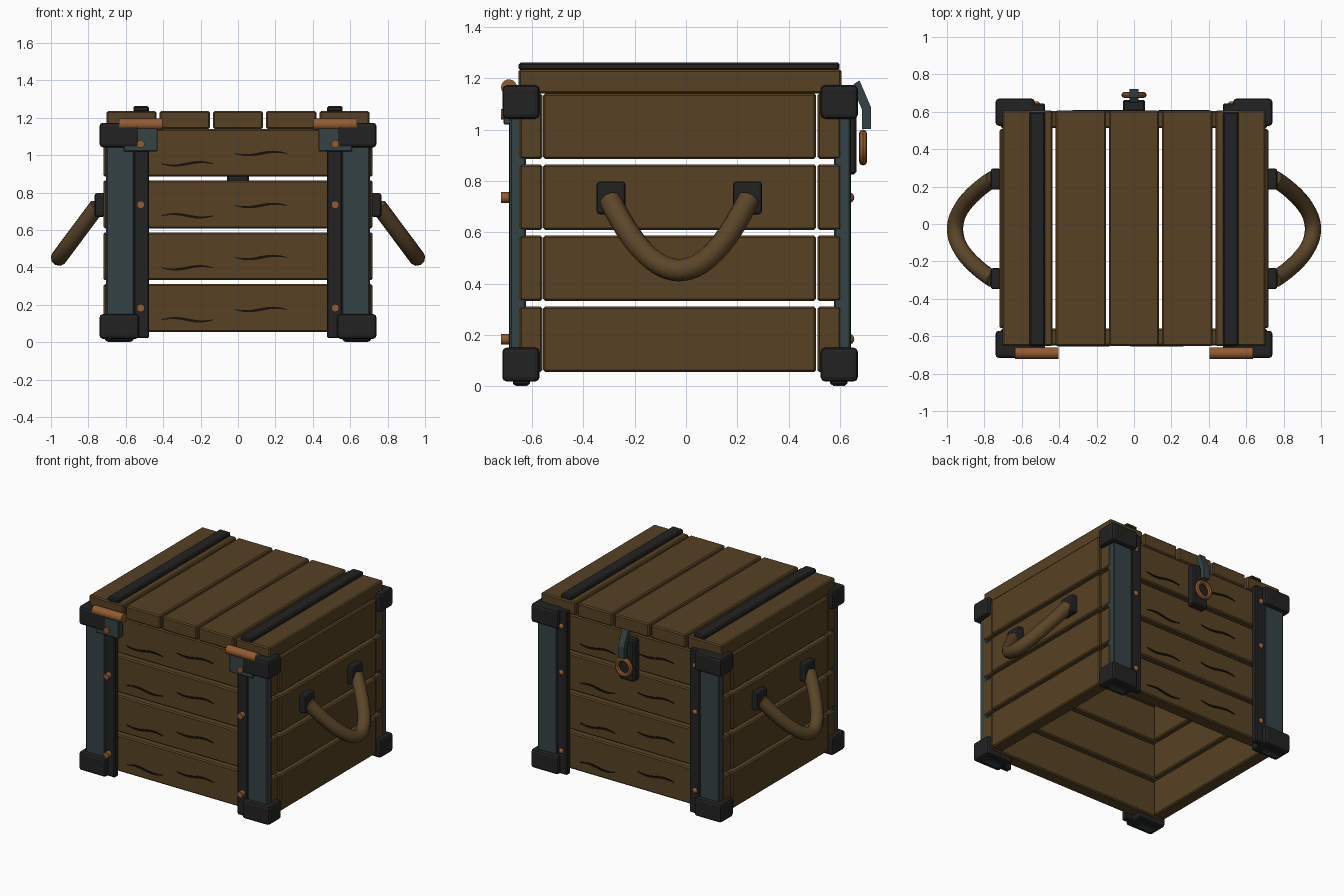
import bpy, bmesh, math
from mathutils import Vector, Matrix

if "Cube" in bpy.data.objects:
    bpy.data.objects.remove(bpy.data.objects["Cube"])


def material(name, rgb):
    m = bpy.data.materials.new(name)
    m.diffuse_color = (*rgb, 1)
    m.use_nodes = True
    m.node_tree.nodes["Principled BSDF"].inputs["Base Color"].default_value = m.diffuse_color
    return m


WOOD = material("brown wood", (0.095, 0.054, 0.017))
IRON = material("black iron", (0.016, 0.016, 0.017))
STEEL = material("blue grey steel", (0.036, 0.055, 0.059))
COPPER = material("copper", (0.29, 0.105, 0.03))
ROPE = material("brown handle", (0.105, 0.06, 0.022))
GRAIN = material("dark grain", (0.008, 0.005, 0.003))

CY = -0.023  # middle of the box in depth


def finish(bm, name, mat, smooth=False):
    bmesh.ops.recalc_face_normals(bm, faces=bm.faces)
    me = bpy.data.meshes.new(name)
    bm.to_mesh(me)
    bm.free()
    me.materials.append(mat)
    ob = bpy.data.objects.new(name, me)
    bpy.context.collection.objects.link(ob)
    if smooth:
        shade(ob)
    return ob


def shade(ob):
    bpy.ops.object.select_all(action='DESELECT')
    bpy.context.view_layer.objects.active = ob
    ob.select_set(True)
    bpy.ops.object.shade_smooth_by_angle(angle=math.radians(40))


def box(name, mat, x, y, z, bevel=0.008, segs=1):
    """Bevelled box from (low, high) ranges on each axis."""
    bm = bmesh.new()
    lo, hi = zip(*(sorted(r) for r in (x, y, z)))
    size = [b - a for a, b in zip(lo, hi)]
    mid = [(a + b) / 2 for a, b in zip(lo, hi)]
    bmesh.ops.create_cube(bm, size=1, matrix=Matrix.Translation(mid) @ Matrix.Diagonal((*size, 1)))
    if bevel:
        bmesh.ops.bevel(bm, geom=bm.edges[:], offset=bevel, segments=segs, profile=0.5, affect='EDGES')
    return finish(bm, name, mat)


def cylinder(name, mat, centre, radius, length, axis, sides=16):
    bm = bmesh.new()
    rot = Vector((0, 0, 1)).rotation_difference(Vector(axis)).to_matrix().to_4x4()
    bmesh.ops.create_cone(bm, cap_ends=True, segments=sides, radius1=radius, radius2=radius,
                          depth=length, matrix=Matrix.Translation(centre) @ rot)
    return finish(bm, name, mat, True)


def ball(name, mat, centre, radius):
    bm = bmesh.new()
    bmesh.ops.create_uvsphere(bm, u_segments=12, v_segments=8, radius=radius,
                              matrix=Matrix.Translation(centre))
    return finish(bm, name, mat, True)


def tube(name, mat, points, radius, res=3, cyclic=False):
    cu = bpy.data.curves.new(name, 'CURVE')
    cu.dimensions = '3D'
    cu.bevel_depth, cu.bevel_resolution, cu.use_fill_caps = radius, res, True
    sp = cu.splines.new('POLY')
    sp.points.add(len(points) - 1)
    for p, co in zip(sp.points, points):
        p.co = (*co, 1)
    sp.use_cyclic_u = cyclic
    cu.materials.append(mat)
    ob = bpy.data.objects.new(name, cu)
    bpy.context.collection.objects.link(ob)
    bpy.ops.object.select_all(action='DESELECT')
    bpy.context.view_layer.objects.active = ob
    ob.select_set(True)
    bpy.ops.object.convert(target='MESH')
    shade(bpy.context.object)


def grain(name, x0, x1, y, z, flip):
    """Thin wavy plate lying on a plank face."""
    bm = bmesh.new()
    n, rows = 14, []
    for i in range(n + 1):
        t = i / n
        c = z + flip * 0.009 * math.sin(t * math.tau) 
        h = 0.002 + 0.005 * math.sin(math.pi * t)
        rows.append([bm.verts.new((x0 + (x1 - x0) * t, yy, c + s * h))
                     for yy, s in ((y - 0.004, -1), (y - 0.004, 1), (y + 0.004, 1), (y + 0.004, -1))])
    for a, b in zip(rows, rows[1:]):
        for k in range(4):
            bm.faces.new((a[k], a[(k + 1) % 4], b[(k + 1) % 4], b[k]))
    bm.faces.new(rows[0])
    bm.faces.new(rows[-1])
    finish(bm, name, GRAIN)


# wall planks, four rows, open underneath
for i in range(4):
    z = (0.055 + 0.277 * i, 0.31 + 0.277 * i)
    box("front_plank", WOOD, (-0.71, 0.71), (-0.65, -0.56), z)
    box("back_plank", WOOD, (-0.71, 0.71), (0.512, 0.604), z)
    for s in (-1, 1):
        box("side_plank", WOOD, (s * 0.63, s * 0.72), (-0.557, 0.507), z)
    # painted grain on the front and back planks
    flip = (-1) ** i
    zb = 0.12 + 0.278 * i
    grain("front_grain", -0.41, -0.13, -0.651, zb, flip)
    grain("front_grain", -0.02, 0.265, -0.651, zb + 0.055, -1)
    grain("back_grain", 0.40, 0.13, 0.605, zb, flip)
    grain("back_grain", -0.05, -0.33, 0.605, zb + 0.055, -1)

# lid planks
for i in range(-2, 3):
    c = i * 0.285
    box("lid_plank", WOOD, (c - 0.134, c + 0.134), (-0.653, 0.606), (1.141, 1.235))

for sx in (-1, 1):
    # lid strap
    box("lid_strap", IRON, (sx * 0.475, sx * 0.56), (-0.652, 0.598), (1.23, 1.262), 0.008)
    for sy in (-1, 1):
        def Y(d):
            return CY + sy * d
        # corner post, upright strap, caps and foot
        box("corner_post", STEEL, (sx * 0.556, sx * 0.705), (Y(0.60), Y(0.664)), (0.03, 1.16), 0.006)
        box("upright_strap", IRON, (sx * 0.476, sx * 0.557), (Y(0.625), Y(0.666)), (0.022, 1.17), 0.006)
        for z in ((0.018, 0.15), (1.042, 1.173)):
            box("corner_cap", IRON, (sx * 0.53, sx * 0.74), (Y(0.548), Y(0.693)), z, 0.017, 2)
        box("foot", IRON, (sx * 0.56, sx * 0.71), (Y(0.585), Y(0.652)), (0.005, 0.03), 0.006)
        box("foot_plate", STEEL, (sx * 0.575, sx * 0.695), (Y(0.595), Y(0.642)), (0, 0.008), 0)
        # rivets
        for z in (0.183, 0.735, 1.06):
            if sy < 0:
                cylinder("front_rivet", COPPER, (sx * 0.52, -0.702, z), 0.021, 0.04, (0, 1, 0), 12)
            else:
                ball("back_rivet", COPPER, (sx * 0.52, 0.635, z), 0.021)
    # hinge at the front edge
    box("hinge_plate", STEEL, (sx * 0.43, sx * 0.61), (-0.711, -0.66), (1.02, 1.15), 0.004)
    cylinder("hinge_pin", COPPER, (sx * 0.52, -0.69, 1.165), 0.031, 0.23, (1, 0, 0), 16)
    # carrying handle and its mounts
    for sy in (-1, 1):
        c = -0.026 + sy * 0.266
        box("handle_mount", IRON, (sx * 0.712, sx * 0.766), (c - 0.056, c + 0.056), (0.67, 0.798), 0.012, 2)
    path = []
    for i in range(25):
        t = i / 12 - 1
        path.append((sx * (0.957 - 0.205 * t * t), -0.027 + 0.27 * t, 0.452 + 0.275 * t * t))
    tube("carry_handle", ROPE, path, 0.044)

# latch on the back: plate, bent hasp and ring
box("latch_plate", IRON, (-0.06, 0.06), (0.60, 0.664), (0.825, 1.12), 0.01)
bm = bmesh.new()
outline = [(0.648, 1.165), (0.655, 1.178), (0.676, 1.192), (0.722, 1.085),
           (0.722, 1.003), (0.686, 1.003), (0.686, 1.078)]
face = bm.faces.new([bm.verts.new((-0.023, y, z)) for y, z in outline])
ext = bmesh.ops.extrude_face_region(bm, geom=[face])
bmesh.ops.translate(bm, vec=(0.046, 0, 0),
                    verts=[v for v in ext["geom"] if isinstance(v, bmesh.types.BMVert)])
finish(bm, "latch_hasp", STEEL)
ring = [(0.052 * math.cos(a), 0.69, 0.93 + 0.054 * math.sin(a))
        for a in (math.tau * k / 20 for k in range(20))]
tube("latch_ring", COPPER, ring, 0.016, 2, True)
